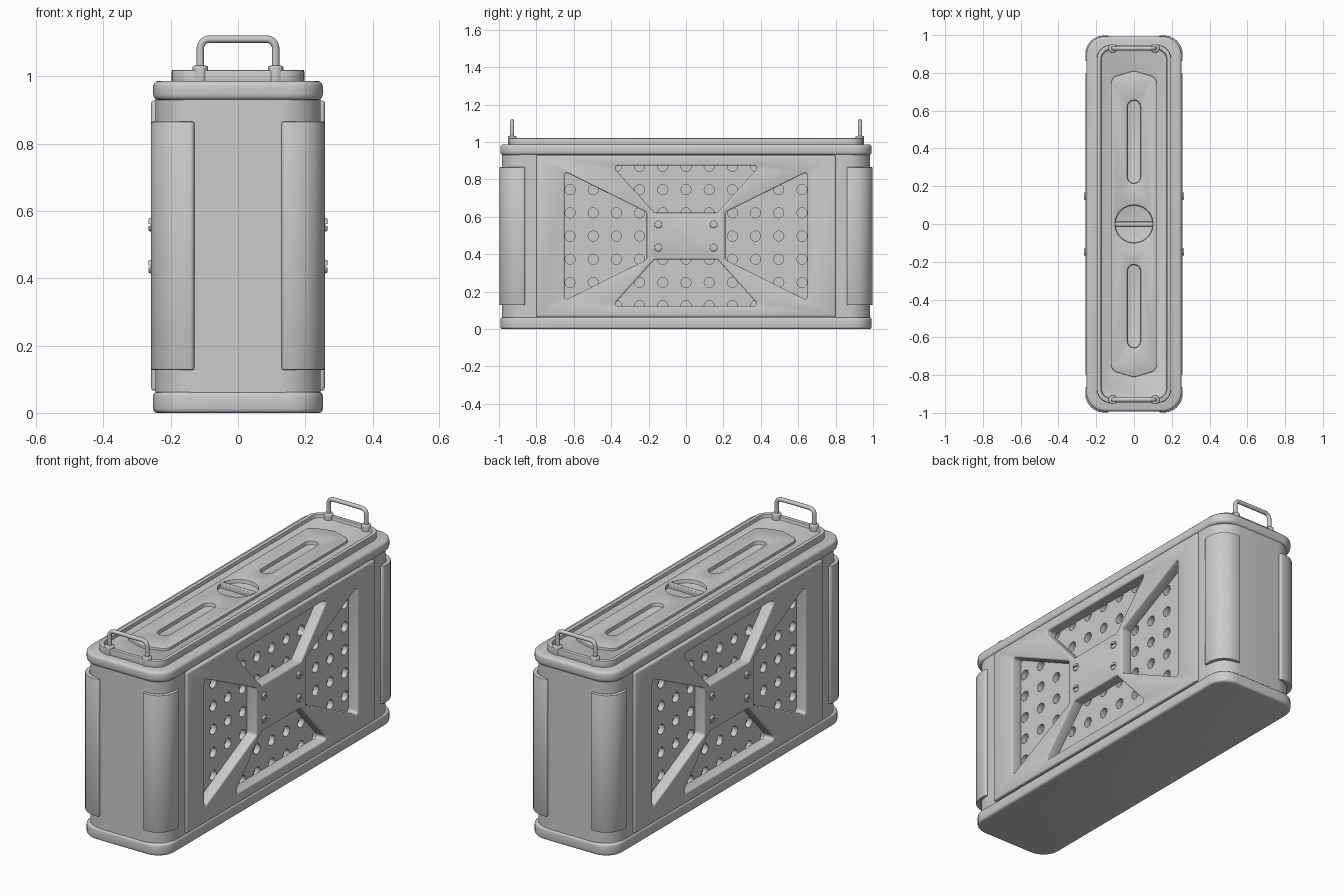
import bpy, bmesh, math
from mathutils import Vector

if "Cube" in bpy.data.objects:
    bpy.data.objects.remove(bpy.data.objects["Cube"])


def fillet(pts, radii, n=6):
    """Round the corners of a closed 2D outline."""
    if not isinstance(radii, (list, tuple)):
        radii = [radii] * len(pts)
    out = []
    for i, r in enumerate(radii):
        p = Vector(pts[i])
        if r == 0:
            out.append(p)
            continue
        a = (Vector(pts[i - 1]) - p).normalized()
        b = (Vector(pts[(i + 1) % len(pts)]) - p).normalized()
        half = a.angle(b) / 2
        t = r / math.tan(half)
        c = p + (a + b).normalized() * (r / math.sin(half))
        v0, v1 = p + a * t - c, p + b * t - c
        sweep = math.pi - 2 * half
        for k in range(n + 1):
            f = k / n
            w0, w1 = math.sin((1 - f) * sweep), math.sin(f * sweep)
            out.append(c + (v0 * w0 + v1 * w1) / math.sin(sweep) if abs(math.sin(sweep)) > 1e-6
                       else c + v0.lerp(v1, f))
    return out


def rect(hx, hy, r, cx=0, cy=0, n=6):
    return fillet([(cx - hx, cy - hy), (cx + hx, cy - hy), (cx + hx, cy + hy), (cx - hx, cy + hy)], r, n)


def circle(cx, cy, r, n):
    return [(cx + r * math.cos(2 * math.pi * i / n), cy + r * math.sin(2 * math.pi * i / n)) for i in range(n)]


def apply_mod(ob, kind, **props):
    m = ob.modifiers.new(kind, kind)
    for k, v in props.items():
        setattr(m, k, v)
    bpy.ops.object.select_all(action='DESELECT')
    ob.select_set(True)
    bpy.context.view_layer.objects.active = ob
    bpy.ops.object.modifier_apply(modifier=m.name)


def prisms(name, outlines, a, b, axis='z'):
    """Extrude outlines from a to b along z (xy outlines) or x (yz outlines)."""
    bm = bmesh.new()
    for pts in outlines:
        lift = (lambda p, h: (p[0], p[1], h)) if axis == 'z' else (lambda p, h: (h, p[0], p[1]))
        lo = [bm.verts.new(lift(p, a)) for p in pts]
        hi = [bm.verts.new(lift(p, b)) for p in pts]
        bm.faces.new(lo)
        bm.faces.new(hi)
        for i in range(len(pts)):
            bm.faces.new((lo[i - 1], lo[i], hi[i], hi[i - 1]))
    bmesh.ops.recalc_face_normals(bm, faces=bm.faces)
    me = bpy.data.meshes.new(name)
    bm.to_mesh(me)
    bm.free()
    ob = bpy.data.objects.new(name, me)
    bpy.context.collection.objects.link(ob)
    return ob


def cut(ob, cutter):
    apply_mod(ob, 'BOOLEAN', operation='DIFFERENCE', solver='EXACT', object=cutter)
    bpy.data.objects.remove(cutter)


def finish(ob, width=0, segs=3):
    """Round the hard rims and smooth-shade."""
    if width:
        apply_mod(ob, 'BEVEL', width=width, segments=segs, limit_method='ANGLE',
                  angle_limit=math.radians(55), use_clamp_overlap=False)
    bpy.ops.object.select_all(action='DESELECT')
    ob.select_set(True)
    bpy.context.view_layer.objects.active = ob
    bpy.ops.object.shade_smooth_by_angle(angle=math.radians(35))


# Base and lid slabs
finish(prisms("base", [rect(0.252, 0.993, 0.1, n=8)], 0, 0.062), 0.012)
finish(prisms("lid", [rect(0.252, 0.993, 0.1, n=8)], 0.93, 0.987), 0.016)

# Body core: rounded ends, stepped in behind the side panels
q = [(0.2, 0.79), (0.245, 0.79), (0.245, 0.985)]
ring = q + [(-x, y) for x, y in q[::-1]] + [(-x, -y) for x, y in q] + [(x, -y) for x, y in q[::-1]]
body = prisms("body", [fillet(ring, [0, 0, 0.12, 0.12, 0, 0] * 2, 8)], 0.04, 0.95)

# Blind perforations on both long sides
ZC, STEP = 0.497, 0.124
holes = [circle(i * STEP, ZC + j * STEP, 0.027, 16) for i in range(-5, 6) for j in range(-3, 4)
         if not (abs(i) < 2 and abs(j) < 2) or (i == 0 and j) or abs(j) == 1]
for s in (1, -1):
    cut(body, prisms("hole_cutter", holes, 0.17 * s, 0.22 * s, 'x'))
finish(body)

# Side panels with four tapered windows and slotted screws
end = [(0.65, ZC - 0.345), (0.65, ZC + 0.345), (0.21, ZC + 0.127), (0.21, ZC - 0.127)]
top = [(-0.395, ZC + 0.376), (0.395, ZC + 0.376), (0.168, ZC + 0.125), (-0.168, ZC + 0.125)]
windows = [end, [(-y, z) for y, z in end], top, [(y, 2 * ZC - z) for y, z in top]]
for s, side in ((1, "right"), (-1, "left")):
    panel = prisms(side + "_panel", [rect(0.8, 0.431, 0, 0, ZC)], 0.195 * s, 0.258 * s, 'x')
    cut(panel, prisms("window_cutter", [fillet(w, 0.014, 5) for w in windows], 0.18 * s, 0.28 * s, 'x'))
    finish(panel, 0.008)
    for y in (-0.148, 0.148):
        for z in (ZC - 0.062, ZC + 0.062):
            screw = prisms(side + "_screw", [circle(y, z, 0.02, 20)], 0.25 * s, 0.266 * s, 'x')
            apply_mod(screw, 'BEVEL', width=0.005, segments=3, limit_method='ANGLE',
                      angle_limit=math.radians(55))
            cut(screw, prisms("slot_cutter", [rect(0.03, 0.003, 0, y, z)], 0.2595 * s, 0.28 * s, 'x'))
            finish(screw)

# Wrap-around corner guards
guard = fillet([(0.13, 0.998), (0.258, 0.998), (0.258, 0.86), (0.236, 0.86), (0.236, 0.976), (0.13, 0.976)],
               [0.012, 0.1, 0.012, 0, 0.08, 0], 8)
for sx in (1, -1):
    for sy in (1, -1):
        finish(prisms("corner_guard", [[(p.x * sx, p.y * sy) for p in guard]], 0.128, 0.866), 0.005, 2)

# Raised rim on the lid, open where the inner plate sits
plate_pts = [(0.122, -0.775), (0.122, 0.775), (0, 0.812), (-0.122, 0.775), (-0.122, -0.775), (0, -0.812)]
plate_out = fillet(plate_pts, 0.045)
rim = prisms("lid_rim", [rect(0.197, 0.948, 0.075)], 0.975, 1.02)
cut(rim, prisms("rim_cutter", [rect(0.174, 0.925, 0.055)], 1.0, 1.05))
cut(rim, prisms("plate_cutter", [[p * 0.97 for p in plate_out]], 0.9, 1.05))
finish(rim, 0.005, 2)

# Inner plate with two slots and a round finger well
plate = prisms("lid_plate", [plate_out], 0.975, 1.013)
wells = [rect(0.035, 0.22, 0.0345, 0, y) for y in (-0.435, 0.435)] + [circle(0, 0, 0.1, 48)]
cut(plate, prisms("well_cutter", wells, 0.992, 1.05))
finish(plate, 0.004, 2)
finish(prisms("turn_bar", [rect(0.101, 0.013, 0.012)], 0.985, 1.016), 0.004)

# End handles and their collars
for s, end_name in ((-1, "front"), (1, "back")):
    y = 0.93 * s
    path = fillet([(-0.112, 0.99), (-0.112, 1.111), (0.112, 1.111), (0.112, 0.99)], [0, 0.028, 0.028, 0], 8)
    cu = bpy.data.curves.new(end_name + "_handle", 'CURVE')
    cu.dimensions = '3D'
    cu.bevel_depth, cu.bevel_resolution, cu.use_fill_caps = 0.011, 3, True
    sp = cu.splines.new('POLY')
    sp.points.add(len(path) - 1)
    for pt, p in zip(sp.points, path):
        pt.co = (p.x, y, p.y, 1)
    bpy.context.collection.objects.link(bpy.data.objects.new(end_name + "_handle", cu))
    for x in (-0.112, 0.112):
        finish(prisms(end_name + "_collar", [circle(x, y, 0.023, 24)], 0.98, 1.032), 0.006)
